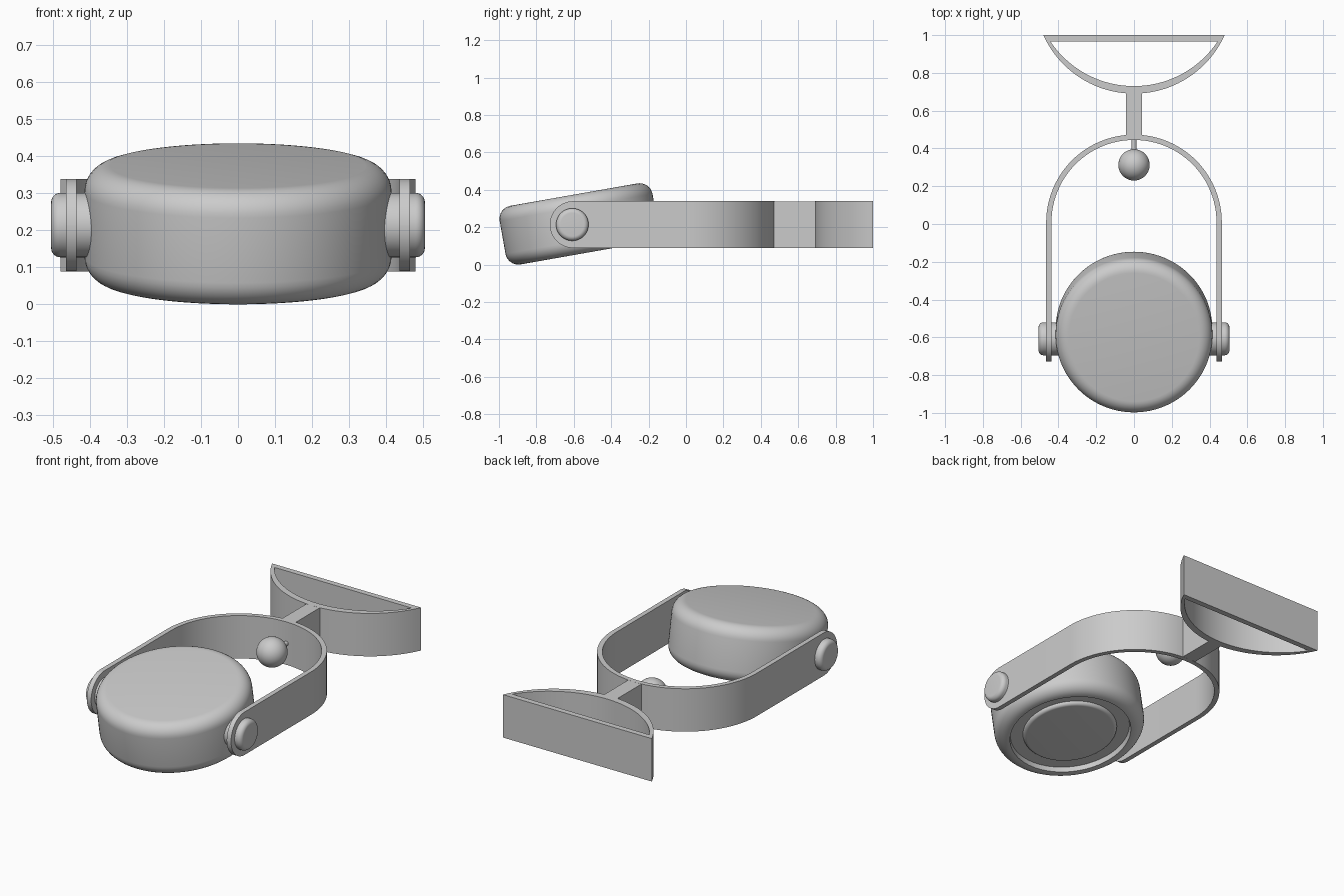
import bpy, bmesh
from math import sin, cos, pi, radians, asin, sqrt
from mathutils import Matrix, Vector

if "Cube" in bpy.data.objects:
    bpy.data.objects.remove(bpy.data.objects["Cube"])

ZC, HH = 0.214, 0.125          # mid height and half height of the band


def finish(name, bm, matrix=None):
    bmesh.ops.remove_doubles(bm, verts=bm.verts, dist=1e-5)
    bmesh.ops.recalc_face_normals(bm, faces=bm.faces)
    me = bpy.data.meshes.new(name)
    bm.to_mesh(me)
    bm.free()
    ob = bpy.data.objects.new(name, me)
    bpy.context.collection.objects.link(ob)
    if matrix:
        ob.matrix_world = matrix
    bpy.ops.object.select_all(action='DESELECT')
    ob.select_set(True)
    bpy.context.view_layer.objects.active = ob
    bpy.ops.object.shade_smooth_by_angle(angle=radians(30))
    return ob


def lathe(name, profile, matrix, n=96):
    bm = bmesh.new()
    vs = [bm.verts.new((r, 0, z)) for r, z in profile]
    es = [bm.edges.new(p) for p in zip(vs, vs[1:])]
    bmesh.ops.spin(bm, geom=vs + es, cent=(0, 0, 0), axis=(0, 0, 1),
                   angle=2 * pi, steps=n, use_duplicate=False)
    return finish(name, bm, matrix)


def band(name, stations, closed=False):
    # each station: outer point, inner point, half height
    bm = bmesh.new()
    rings = [[bm.verts.new((*p, ZC + s * h)) for p, s in
              ((o, -1), (o, 1), (i, 1), (i, -1))] for o, i, h in stations]
    pairs = list(zip(rings, rings[1:]))
    if closed:
        pairs.append((rings[-1], rings[0]))
    else:
        bm.faces.new(rings[0])
        bm.faces.new(rings[-1])
    for a, b in pairs:
        for k in range(4):
            m = (k + 1) % 4
            bm.faces.new((a[k], a[m], b[m], b[k]))
    return finish(name, bm)


def fillet(cr, cz, r, a0, a1, n=8):
    return [(cr + r * cos(radians(a0 + (a1 - a0) * i / n)),
             cz + r * sin(radians(a0 + (a1 - a0) * i / n))) for i in range(n + 1)]


# tilted drum head with a recessed ring and raised disc underneath
R, H, F = 0.415, 0.159, 0.07
drum = ([(0, H)] + fillet(R - F, H - F, F, 90, 0) + fillet(R - F, F - H, F, 0, -90)
        + [(0.335, -H), (0.33, -H + 0.03), (0.26, -H + 0.03)]
        + fillet(0.24, -H + 0.03, 0.02, 0, -90) + [(0, -H + 0.01)])
lathe("drum_head", drum, Matrix.Translation((0, -0.572, 0.2175))
      @ Matrix.Rotation(radians(10), 4, 'X'))

# U-shaped yoke with rounded arm ends
RO, RI, YA, YP = 0.465, 0.437, 0.008, -0.603
right = []
for i in range(17):
    a = (90 - i * 90 / 16) * pi / 180
    d = HH * sin(a)
    right.append(((RO, YP - d), (RI, YP - d), max(HH * cos(a), 0.0005)))
arc = []
for i in range(49):
    a = pi * i / 48
    arc.append(((RO * cos(a), YA + RO * sin(a)),
                (RI * cos(a), YA + RI * sin(a)), HH))
left = [((-o[0], o[1]), (-n[0], n[1]), h) for o, n, h in reversed(right)]
band("yoke", right + arc + left)


# D-shaped wall bracket
def bow(w, y_low, y_top, n=40):
    s = y_top - y_low
    rad = (w * w + s * s) / (2 * s)
    amax = asin(w / rad)
    return [(rad * sin(t), y_low + rad * (1 - cos(t)))
            for t in (amax * (2 * i / n - 1) for i in range(n + 1))]


band("wall_bracket", [(o, i, HH) for o, i in
                      zip(bow(0.48, 0.69, 1.0), bow(0.443, 0.73, 0.967))], True)

# neck between bracket and yoke
h = HH - 0.0005
band("neck", [((-0.043, 0.46), (0.043, 0.46), h), ((-0.043, 0.71), (0.043, 0.71), h)])

# pivot pins on both sides
pin = [(0, 0.36), (0.087, 0.36)] + fillet(0.062, 0.48, 0.025, 0, 90) + [(0, 0.505)]
for side, s in (("right", 1), ("left", -1)):
    lathe("pivot_pin_" + side, pin, Matrix.Translation((0, -0.608, ZC))
          @ Matrix.Rotation(s * pi / 2, 4, 'Y'), 48)

# ball knob and its stem inside the yoke
bm = bmesh.new()
bmesh.ops.create_uvsphere(bm, u_segments=48, v_segments=24, radius=0.083)
finish("ball_knob", bm, Matrix.Translation((0, 0.313, ZC)))
lathe("knob_stem", [(0, -0.05), (0.013, -0.05), (0.013, 0.085), (0, 0.085)],
      Matrix.Translation((0, 0.37, ZC)) @ Matrix.Rotation(-pi / 2, 4, 'X'), 24)
